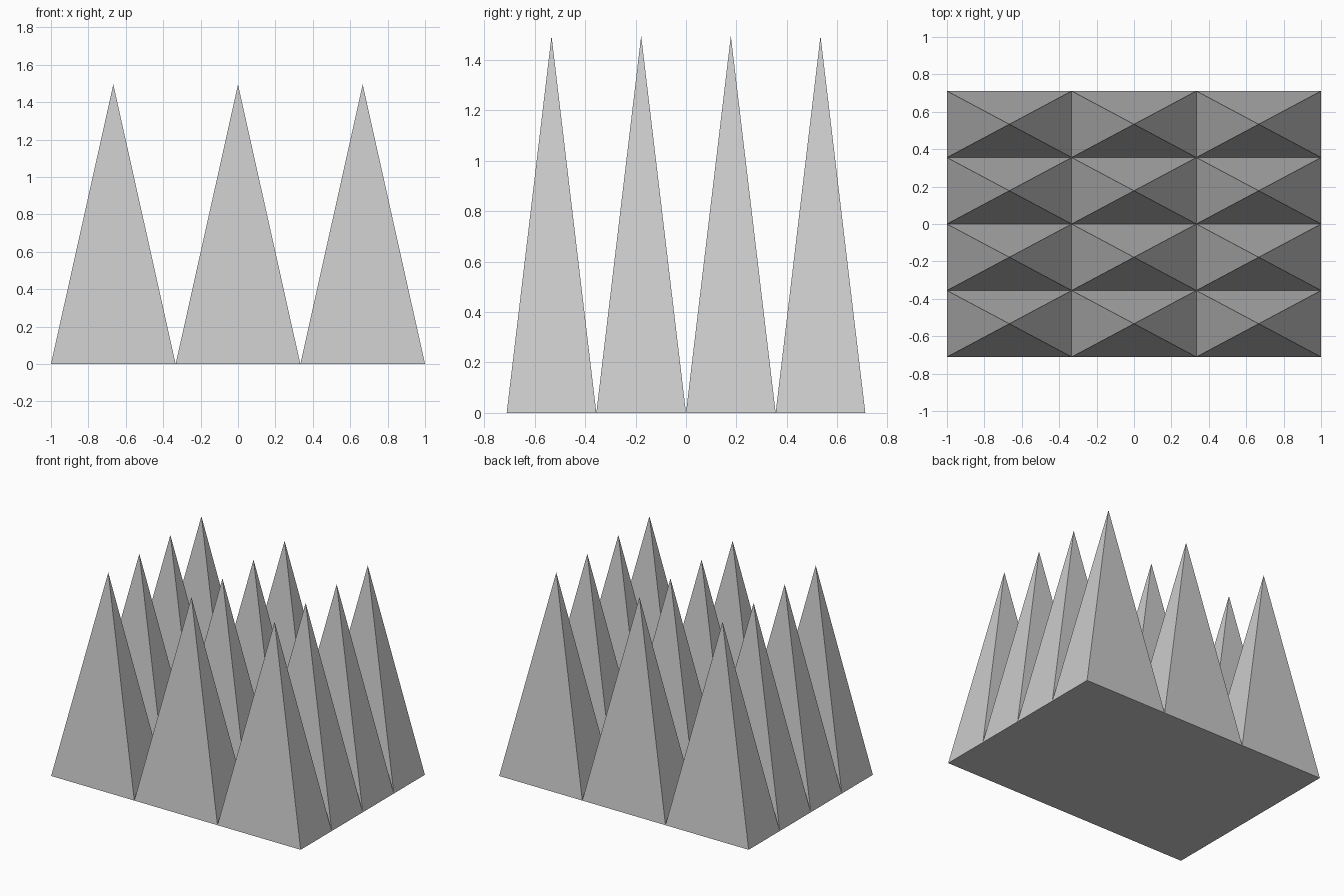
import bpy, bmesh

if "Cube" in bpy.data.objects:
    bpy.data.objects.remove(bpy.data.objects["Cube"])

NX, NY = 3, 4
HX, HY, H = 1.0, 0.711, 1.495
dx, dy = 2 * HX / NX, 2 * HY / NY

bm = bmesh.new()
# grid of base corner points shared by neighbouring spikes
grid = [[bm.verts.new((-HX + i * dx, -HY + j * dy, 0)) for j in range(NY + 1)]
        for i in range(NX + 1)]

# one four-sided spike per grid cell
for i in range(NX):
    for j in range(NY):
        ring = [grid[i][j], grid[i + 1][j], grid[i + 1][j + 1], grid[i][j + 1]]
        tip = bm.verts.new((-HX + (i + 0.5) * dx, -HY + (j + 0.5) * dy, H))
        for k in range(4):
            bm.faces.new((ring[k], ring[(k + 1) % 4], tip))

# single flat underside running round the outer edge
rim = ([grid[i][0] for i in range(NX)] + [grid[NX][j] for j in range(NY)]
       + [grid[i][NY] for i in range(NX, 0, -1)] + [grid[0][j] for j in range(NY, 0, -1)])
bm.faces.new(rim[::-1])

mesh = bpy.data.meshes.new("spike_block")
bm.to_mesh(mesh)
bm.free()
bpy.context.collection.objects.link(bpy.data.objects.new("spike_block", mesh))
